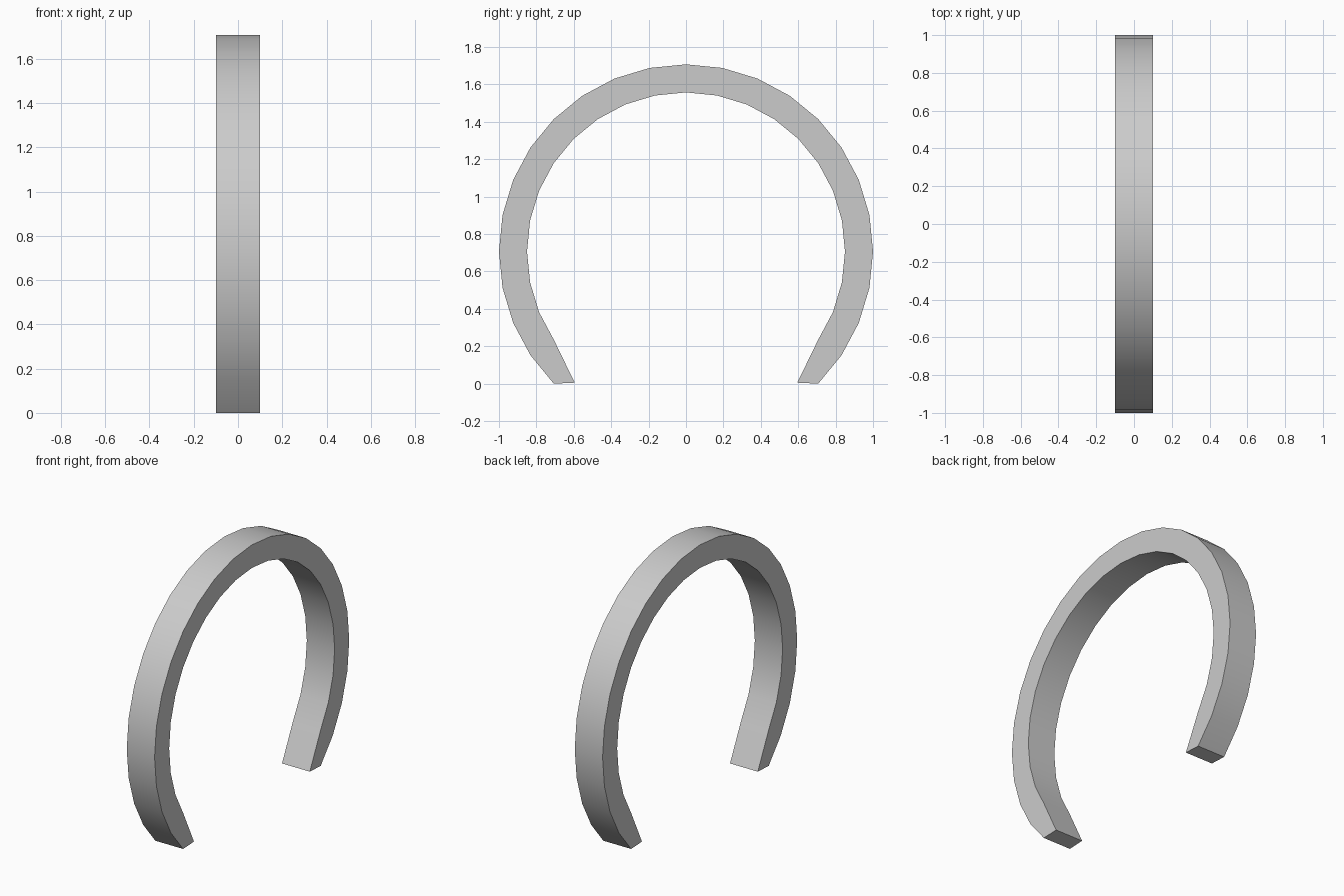
import bpy, bmesh
from math import radians, cos, sin

if "Cube" in bpy.data.objects:
    bpy.data.objects.remove(bpy.data.objects["Cube"])

CENTRE_Z = 0.707
HALF_WIDTH = 0.1
STEPS = 24  # 270 degrees of a 32-sided ring


def arc(radius):
    """Points (y, z) along the open ring, from one foot over the top to the other."""
    angles = [radians(-45 + 270 * i / STEPS) for i in range(STEPS + 1)]
    return [(radius * cos(a), CENTRE_Z + radius * sin(a)) for a in angles]


# Outer and inner curves; the inner ends are stretched down to the ground
outer = arc(1.0)
inner = arc(0.85)
outer[0], outer[-1] = (0.707, 0), (-0.707, 0)
inner[0], inner[-1] = (0.595, 0.005), (-0.595, 0.005)

# Sweep a four-cornered section along the arch
bm = bmesh.new()
sections = []
for (oy, oz), (iy, iz) in zip(outer, inner):
    corners = [(-HALF_WIDTH, oy, oz), (HALF_WIDTH, oy, oz),
               (HALF_WIDTH, iy, iz), (-HALF_WIDTH, iy, iz)]
    sections.append([bm.verts.new(c) for c in corners])
for a, b in zip(sections, sections[1:]):
    for k in range(4):
        n = (k + 1) % 4
        bm.faces.new((a[k], a[n], b[n], b[k]))

# Flat feet
bm.faces.new(sections[0])
bm.faces.new(sections[-1])
bmesh.ops.recalc_face_normals(bm, faces=bm.faces)

mesh = bpy.data.meshes.new("horseshoe_arch")
bm.to_mesh(mesh)
bm.free()
arch = bpy.data.objects.new("horseshoe_arch", mesh)
bpy.context.collection.objects.link(arch)

# Smooth curved surfaces with crisp edges
bpy.context.view_layer.objects.active = arch
arch.select_set(True)
bpy.ops.object.shade_smooth_by_angle(angle=radians(30))
